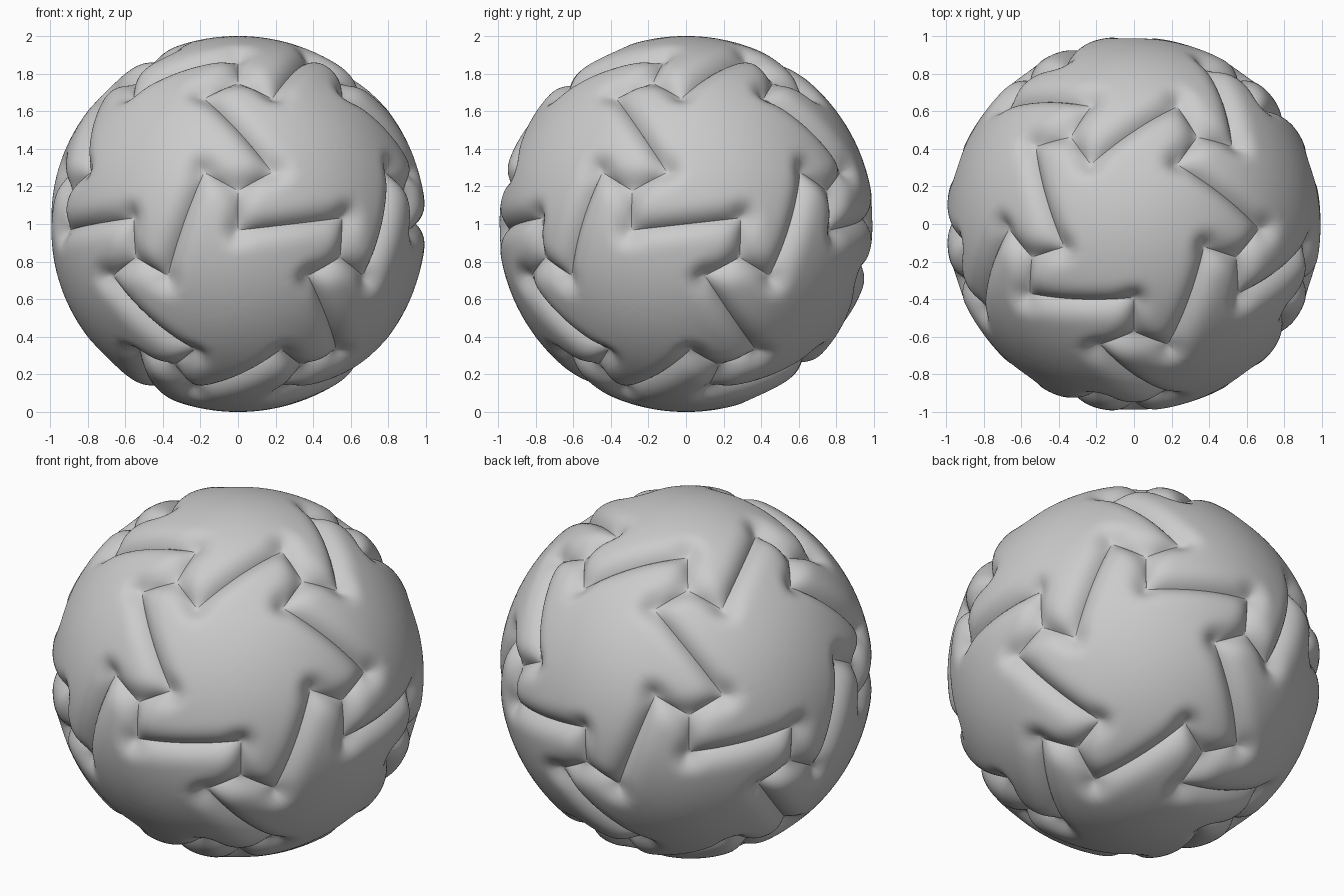
import bpy, bmesh
from math import radians, pi, sin, cos, atan2, acos
from mathutils import Vector, Matrix

cube = bpy.data.objects.get("Cube")
if cube:
    bpy.data.objects.remove(cube)

GROOVE_DEPTH = 0.06
BEVEL_WIDTH = 0.16
SPOKE = radians(12.8)      # length of the notch at each panel corner
TWIST = 0.55               # spiral of the mesh spokes, keeps the panel star-shaped
RINGS = 26

grey = bpy.data.materials.new("light_grey")
grey.use_nodes = True
colour = (0.6, 0.6, 0.6, 1)
grey.diffuse_color = colour
bsdf = grey.node_tree.nodes["Principled BSDF"]
bsdf.inputs["Base Color"].default_value = colour
bsdf.inputs["Roughness"].default_value = 0.5


def polar(tilt, azimuth):
    return Vector((sin(tilt) * cos(azimuth), sin(tilt) * sin(azimuth), cos(tilt)))


# Outline of one pinwheel panel: corner, inner notch, outer arm tip, five times
CORNER, EDGE, FACE = radians(37.377), radians(31.717), radians(63.435)
outline = []
for k in range(5):
    a = -pi / 2 - k * radians(72)
    notch = polar(CORNER - SPOKE, a)
    half_turn = Matrix.Rotation(pi, 3, polar(EDGE, a - radians(36)))
    outline += [polar(CORNER, a), notch, half_turn @ notch]
sides = list(zip(outline, outline[1:] + outline[:1]))


def side_distance(p, a, b):
    """Distance on the unit sphere from p to the arc a-b."""
    ab = b - a
    n = a.cross(b).normalized()
    foot = p - n * p.dot(n)
    if a.cross(foot).dot(n) > 0 and foot.cross(b).dot(n) > 0:
        return abs(p.dot(n))
    return min((p - a).length, (p - b).length)


def raised(p):
    """Push p out to the pillowed surface of the panel."""
    keep = 1.0
    for a, b in sides:
        d = side_distance(p, a, b) / BEVEL_WIDTH
        if d < 1:
            keep *= 1 - (1 - d) ** 3
    return p * (1 - GROOVE_DEPTH * (1 - keep))


# Panel mesh: rings shrinking from the outline to the centre along spirals
bm = bmesh.new()
border = []
for i, (a, b) in enumerate(sides):
    steps = 26 if i % 3 == 1 else 11
    border += [a.slerp(b, s / steps) for s in range(steps)]
centre = bm.verts.new((0, 0, 1))
rings = []
for r in range(RINGS):
    t = 1 - (r / RINGS) ** 1.5
    ring = []
    for p in border:
        tilt, azimuth = acos(p.z), atan2(p.y, p.x)
        q = polar(tilt * t, azimuth + TWIST * tilt * (1 - t))
        ring.append(bm.verts.new(raised(q)))
    rings.append(ring)
count = len(border)
for i in range(count):
    j = (i + 1) % count
    for outer, inner in zip(rings, rings[1:]):
        bm.faces.new((outer[j], outer[i], inner[i], inner[j]))
    bm.faces.new((rings[-1][j], rings[-1][i], centre))
for f in bm.faces:
    f.smooth = True
panel = bpy.data.meshes.new("panel")
bm.to_mesh(panel)
bm.free()
panel.materials.append(grey)

# Twelve panels: top, five around it, and the same turned over
upper = [Matrix.Identity(4)]
upper += [Matrix.Rotation(pi, 4, polar(EDGE, radians(72 * k - 54))) for k in range(5)]
flip = Matrix.Rotation(pi, 4, polar(pi / 2, radians(-72)))
lift = Matrix.Translation((0, 0, 1))
for half, turn in (("upper", Matrix.Identity(4)), ("lower", flip)):
    for k, m in enumerate(upper):
        ob = bpy.data.objects.new(f"{half}_panel_{k}", panel)
        ob.matrix_world = lift @ turn @ m
        bpy.context.collection.objects.link(ob)
